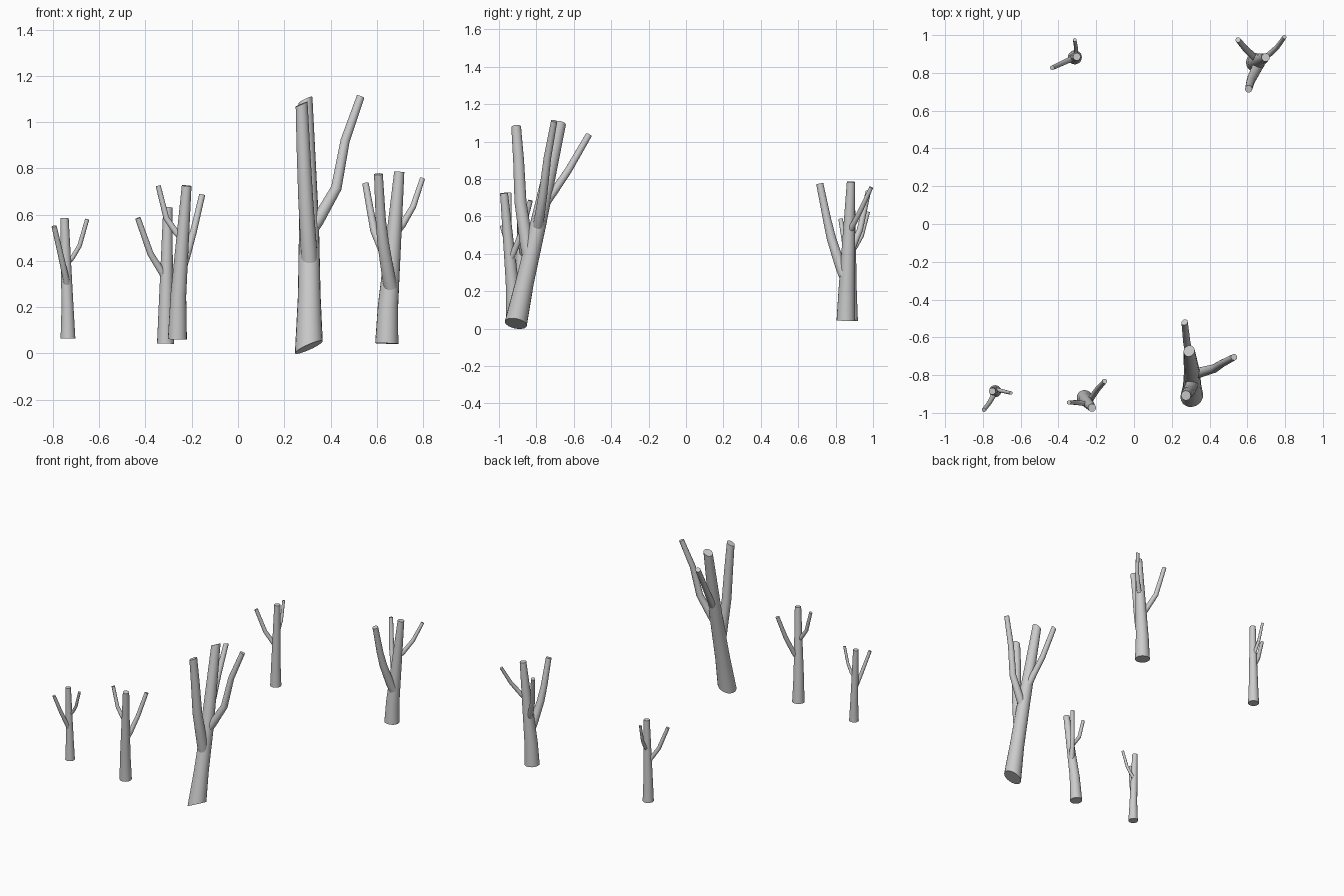
import bpy, bmesh, math
from mathutils import Vector

SIDES = 20


def limb(name, path, radii, tilt=0.0):
    """Tapered capped tube along a path; tilt slants the end cuts along x."""
    pts = [Vector(p) for p in path]
    bm = bmesh.new()
    rings = []
    n = len(pts)
    for i, p in enumerate(pts):
        d = (pts[min(i + 1, n - 1)] - pts[max(i - 1, 0)]).normalized()
        u = Vector((0, 1, 0)).cross(d).normalized()
        v = d.cross(u)
        r = radii[0] + (radii[-1] - radii[0]) * i / (n - 1) if len(radii) == 2 else radii[i]
        cut = d + Vector((-tilt, 0, 0)) if i in (0, n - 1) else d
        ring = []
        for k in range(SIDES):
            a = 2 * math.pi * k / SIDES
            off = (u * math.cos(a) + v * math.sin(a)) * r
            off -= d * (off.dot(cut) / d.dot(cut))
            ring.append(bm.verts.new(p + off))
        rings.append(ring)
    for lo, hi in zip(rings, rings[1:]):
        for k in range(SIDES):
            j = (k + 1) % SIDES
            bm.faces.new((lo[k], lo[j], hi[j], hi[k]))
    bm.faces.new(rings[0][::-1])
    bm.faces.new(rings[-1])
    bmesh.ops.recalc_face_normals(bm, faces=bm.faces)
    me = bpy.data.meshes.new(name)
    bm.to_mesh(me)
    bm.free()
    ob = bpy.data.objects.new(name, me)
    bpy.context.collection.objects.link(ob)
    bpy.ops.object.select_all(action='DESELECT')
    ob.select_set(True)
    bpy.context.view_layer.objects.active = ob
    bpy.ops.object.shade_smooth_by_angle(angle=math.radians(40))


def tree(name, trunk, trunk_r, branches, tilt=0.0):
    limb(name + "_trunk", trunk, trunk_r, tilt)
    for i, (path, radii, t) in enumerate(branches):
        limb(f"{name}_branch_{i + 1}", path, radii, t)


# small tree, front left
tree("small_tree",
     [(-.735, -.885, .065), (-.737, -.885, .2), (-.75, -.885, .585)], (.032, .026, .018),
     [([(-.738, -.89, .29), (-.745, -.91, .33), (-.765, -.945, .42), (-.795, -.985, .55)],
       (.015, .011), 0),
      ([(-.738, -.878, .39), (-.715, -.88, .415), (-.685, -.887, .465), (-.652, -.895, .58)],
       (.011, .009), 0)])

# medium tree, front
tree("medium_tree",
     [(-.262, -.92, .062), (-.258, -.93, .25), (-.222, -.973, .725)], (.041, .034, .021),
     [([(-.235, -.953, .49), (-.265, -.95, .52), (-.31, -.945, .585), (-.345, -.945, .725)],
       (.015, .011), 0),
      ([(-.243, -.945, .36), (-.225, -.92, .41), (-.193, -.875, .525), (-.155, -.832, .685)],
       (.018, .013), 0)])

# large leaning tree, front right
tree("large_tree",
     [(.306, -.91, .027), (.308, -.862, .25), (.307, -.79, .56), (.292, -.672, 1.095)],
     (.06, .049, .043, .03), [
         # front branch
         ([(.308, -.84, .39), (.306, -.852, .45), (.292, -.885, .677), (.282, -.895, .9),
           (.275, -.908, 1.078)], (.036, .035, .032, .029, .026), .4),
         # right branch
         ([(.315, -.795, .53), (.345, -.787, .575), (.425, -.765, .715), (.463, -.74, .92),
           (.53, -.705, 1.11)], (.028, .027, .023, .02, .017), 0),
         # back branch
         ([(.302, -.745, .68), (.297, -.705, .735), (.28, -.63, .845), (.268, -.52, 1.035)],
          (.024, .017), .3)], tilt=.45)

# leaning tree, back right
tree("leaning_tree",
     [(.643, .855, .043), (.648, .859, .2), (.697, .882, .785)], (.05, .044, .022),
     [([(.66, .845, .285), (.65, .825, .335), (.627, .778, .48), (.617, .755, .58),
        (.607, .715, .775)], (.029, .028, .025, .022, .019), 0),
      ([(.66, .865, .36), (.64, .88, .41), (.588, .93, .53), (.551, .975, .735)],
       (.021, .014), 0),
      ([(.68, .875, .52), (.71, .893, .555), (.757, .935, .635), (.797, .99, .755)],
       (.017, .011), 0)])

# thin tree, back left
tree("thin_tree",
     [(-.313, .882, .042), (-.312, .882, .2), (-.303, .885, .632)], (.037, .031, .02),
     [([(-.31, .882, .31), (-.325, .877, .345), (-.378, .852, .43), (-.433, .827, .585)],
       (.017, .012), 0),
      ([(-.305, .885, .41), (-.307, .905, .435), (-.308, .94, .495), (-.314, .975, .625)],
       (.013, .009), 0)])
